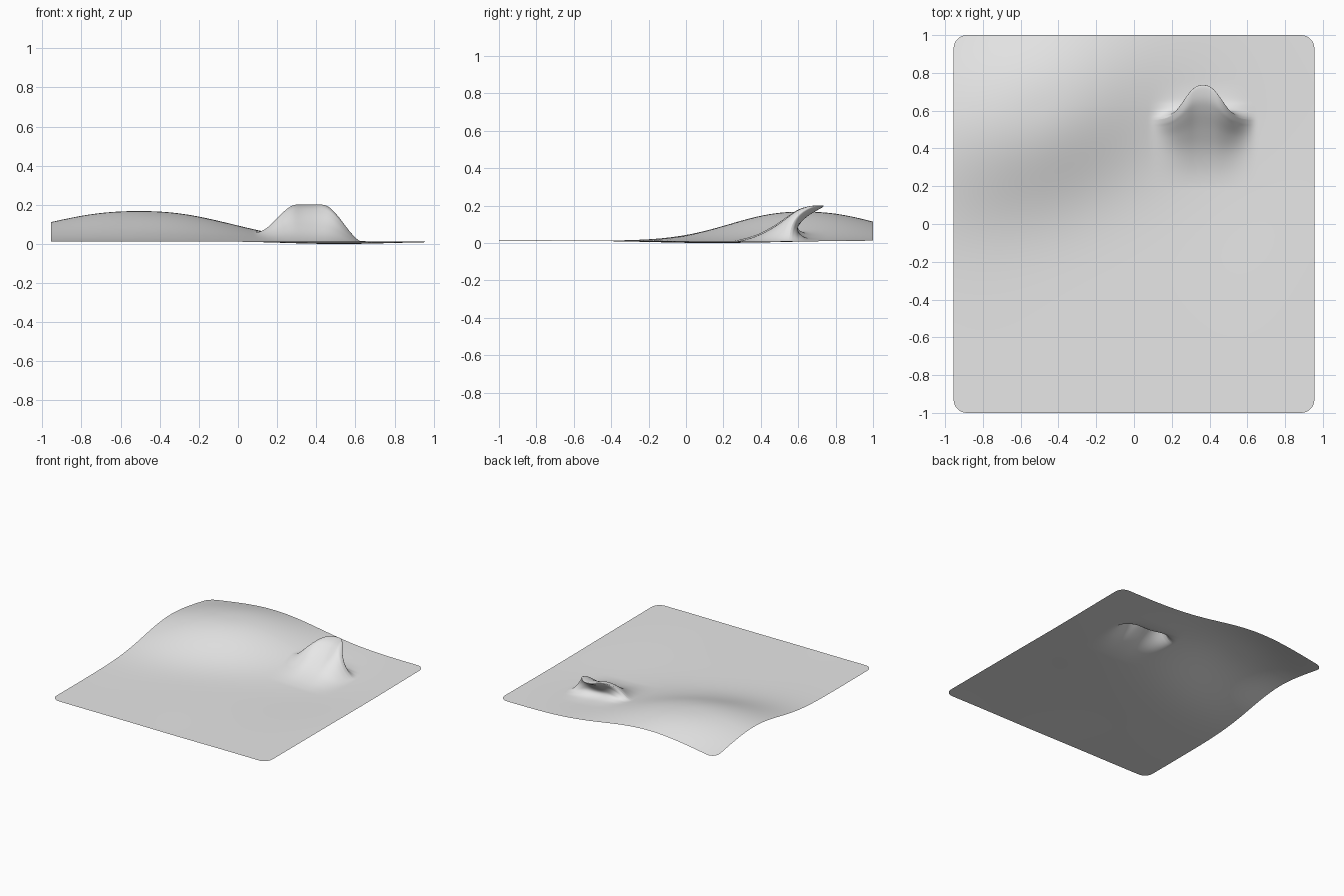
import bpy, math

if "Cube" in bpy.data.objects:
    bpy.data.objects.remove(bpy.data.objects["Cube"])

HALF_X, HALF_Y, CORNER = 0.955, 1.0, 0.07
CREST_X, CREST_Z = 0.365, 0.205
COLUMNS = 130

# Crest section: (sheet position, overhanging y, height fraction)
SECTION = [(0.2, 0.2, 0), (0.3, 0.3, 0.06), (0.39, 0.4, 0.21), (0.46, 0.5, 0.47),
           (0.51, 0.6, 0.79), (0.53, 0.66, 0.94), (0.55, 0.72, 1), (0.555, 0.735, 0.97),
           (0.565, 0.70, 0.85), (0.575, 0.65, 0.68), (0.59, 0.61, 0.47),
           (0.605, 0.595, 0.3), (0.63, 0.61, 0.16), (0.66, 0.65, 0.06),
           (0.72, 0.72, 0.01), (0.8, 0.8, 0)]


def catmull(p0, p1, p2, p3, u):
    return tuple(0.5 * (2 * b + (c - a) * u + (2 * a - 5 * b + 4 * c - d) * u * u
                        + (3 * b - a - 3 * c + d) * u ** 3)
                 for a, b, c, d in zip(p0, p1, p2, p3))


def smoothstep(lo, hi, v):
    u = min(1, max(0, (v - lo) / (hi - lo)))
    return u * u * (3 - 2 * u)


def ground(x, y):
    """Gentle ground with a broad hill in the back corner."""
    u = (x + 0.5) / (0.48 if x < -0.5 else 0.45)
    v = (y - 0.62) / (0.41 if y > 0.62 else 0.37)
    q = max(0, (u * u - 0.6 * u * v + v * v) / 0.91)
    hill = 0.155 * math.exp(-0.5 * q ** 1.15)
    dip = 0.013 * math.exp(-((x - 0.5) ** 2 + (y - 0.2) ** 2) / 0.2)
    ripple = 0.001 * math.sin(5 * x + 2 * y) * math.sin(4 * y - 2 * x)
    return 0.017 + hill - dip + ripple


def make_rows():
    """Rows from front to back, dense at the corners and around the crest."""
    ends = [CORNER * (1 - math.cos(math.pi / 2 * i / 8)) for i in range(9)]
    flat = lambda y: (y, y, 0)
    rows = [flat(-HALF_Y + e) for e in ends]
    start = rows[-1][0]
    rows += [flat(start + (0.2 - start) * i / 55) for i in range(1, 55)]
    pts = [flat(0.1)] + SECTION + [flat(0.9)]
    for i in range(1, len(pts) - 2):
        rows += [catmull(*pts[i - 1:i + 3], k / 5) for k in range(5)]
    rows += [flat(0.8 + (0.2 - CORNER) * i / 8) for i in range(8)]
    rows += [flat(HALF_Y - e) for e in reversed(ends)]
    return rows


# Terrain sheet
verts, faces = [], []
rows = make_rows()
for t, crest_y, rise in rows:
    edge = max(0, CORNER - (HALF_Y - abs(t)))
    half = HALF_X - CORNER + math.sqrt(max(0, CORNER ** 2 - edge ** 2))
    for c in range(COLUMNS + 1):
        x = half * (2 * c / COLUMNS - 1)
        d = abs(x - CREST_X)
        lift = rise * (1 - smoothstep(0.065, 0.285, d))
        lean = math.exp(-(d / 0.125) ** 2.5)
        y = t + (crest_y - t) * lean
        z = ground(x, y)
        verts.append((x, y, z + (CREST_Z - z) * lift))

low = min(v[2] for v in verts)
verts = [(x, y, z - low) for x, y, z in verts]
stride = COLUMNS + 1
for r in range(len(rows) - 1):
    for c in range(COLUMNS):
        a = r * stride + c
        faces.append((a, a + 1, a + 1 + stride, a + stride))

mesh = bpy.data.meshes.new("terrain_sheet")
mesh.from_pydata(verts, [], faces)
mesh.update()
terrain = bpy.data.objects.new("terrain_sheet", mesh)
bpy.context.collection.objects.link(terrain)
for poly in mesh.polygons:
    poly.use_smooth = True

# Plain grey surface
grey = bpy.data.materials.new("light_grey")
grey.use_nodes = True
colour = (0.8, 0.8, 0.8, 1)
grey.diffuse_color = colour
grey.node_tree.nodes["Principled BSDF"].inputs["Base Color"].default_value = colour
mesh.materials.append(grey)
